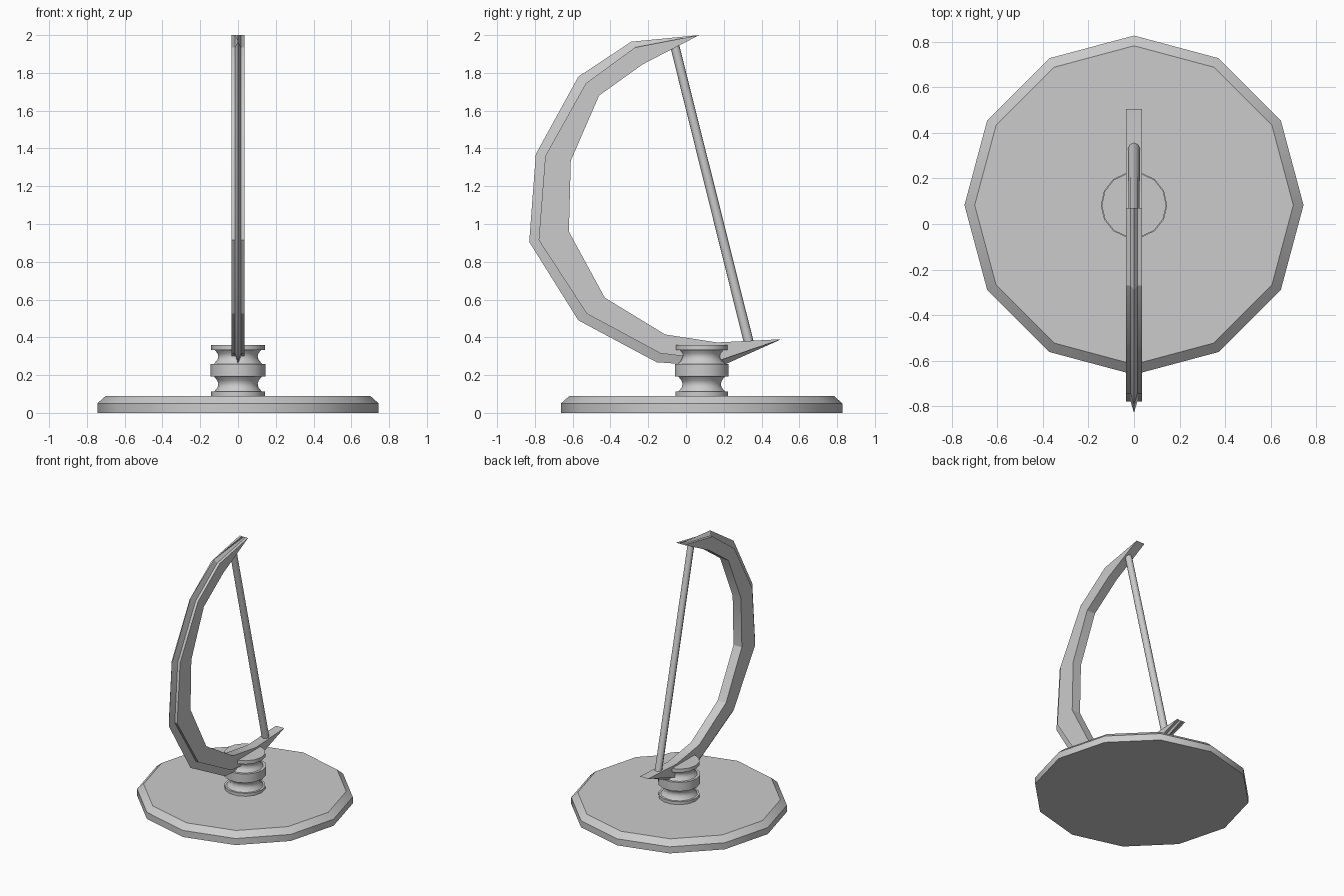
import bpy, bmesh
from math import sin, cos, pi, radians
from mathutils import Vector

if "Cube" in bpy.data.objects:
    bpy.data.objects.remove(bpy.data.objects["Cube"])


def finish(name, bm, angle=35):
    bmesh.ops.recalc_face_normals(bm, faces=bm.faces)
    me = bpy.data.meshes.new(name)
    bm.to_mesh(me)
    bm.free()
    ob = bpy.data.objects.new(name, me)
    bpy.context.collection.objects.link(ob)
    bpy.ops.object.select_all(action='DESELECT')
    ob.select_set(True)
    bpy.context.view_layer.objects.active = ob
    bpy.ops.object.shade_smooth_by_angle(angle=radians(angle))
    return ob


def loft(bm, rings):
    # bridge closed rings with quads and cap both ends
    for a, b in zip(rings, rings[1:]):
        n = len(a)
        for i in range(n):
            bm.faces.new((a[i], a[(i + 1) % n], b[(i + 1) % n], b[i]))
    bm.faces.new(rings[0])
    bm.faces.new(rings[-1])


def lathe(name, profile, sides, y):
    bm = bmesh.new()
    rings = [[bm.verts.new((r * cos(2 * pi * i / sides), y + r * sin(2 * pi * i / sides), z))
              for i in range(sides)] for r, z in profile]
    loft(bm, rings)
    return finish(name, bm)


CENTRE_Y = 0.083

# round base plate with a chamfered rim
lathe("base", [(0.745, 0), (0.745, 0.05), (0.70, 0.09)], 12, CENTRE_Y)

# turned stem with two waisted necks
lathe("stem", [(0.142, 0.085), (0.142, 0.112), (0.127, 0.112), (0.108, 0.135), (0.104, 0.155),
               (0.110, 0.172), (0.127, 0.193), (0.146, 0.193), (0.146, 0.26), (0.127, 0.26),
               (0.110, 0.28), (0.104, 0.297), (0.108, 0.315), (0.122, 0.333), (0.142, 0.333),
               (0.142, 0.36)], 14, CENTRE_Y)

# crescent: blade edge, shoulder and inner edge at each station, as (y, z)
TOP, BOTTOM = (0.07, 2.0), (0.505, 0.39)
stations = [
    ((-0.29, 1.965), (-0.27, 1.935), (-0.23, 1.845)),
    ((-0.57, 1.78), (-0.53, 1.745), (-0.46, 1.68)),
    ((-0.795, 1.37), (-0.745, 1.36), (-0.61, 1.335)),
    ((-0.83, 0.905), (-0.78, 0.915), (-0.62, 0.96)),
    ((-0.57, 0.49), (-0.525, 0.525), (-0.43, 0.61)),
    ((-0.155, 0.268), (-0.135, 0.315), (-0.11, 0.415)),
    ((0.18, 0.245), (0.178, 0.278), (0.165, 0.373)),
]
W, B = 0.035, 0.015
bm = bmesh.new()
rings = []
for edge, shoulder, inner in [(TOP,) * 3] + stations + [(BOTTOM,) * 3]:
    section = [(0, edge), (B, shoulder), (W, shoulder), (W, inner),
               (-W, inner), (-W, shoulder), (-B, shoulder)]
    rings.append([bm.verts.new((x, *p)) for x, p in section])
loft(bm, rings)
bmesh.ops.remove_doubles(bm, verts=bm.verts, dist=0.0005)
bmesh.ops.dissolve_degenerate(bm, edges=bm.edges, dist=0.0005)
finish("crescent", bm, 25)

# slanted rod joining the two tips
a, b = Vector((0, 0.333, 0.37)), Vector((0, -0.06, 1.945))
bm = bmesh.new()
bmesh.ops.create_cone(bm, cap_ends=True, segments=8, radius1=0.026, radius2=0.024,
                      depth=(b - a).length)
bmesh.ops.rotate(bm, verts=bm.verts, matrix=(b - a).to_track_quat('Z', 'Y').to_matrix())
bmesh.ops.translate(bm, verts=bm.verts, vec=(a + b) / 2)
finish("rod", bm, 50)
